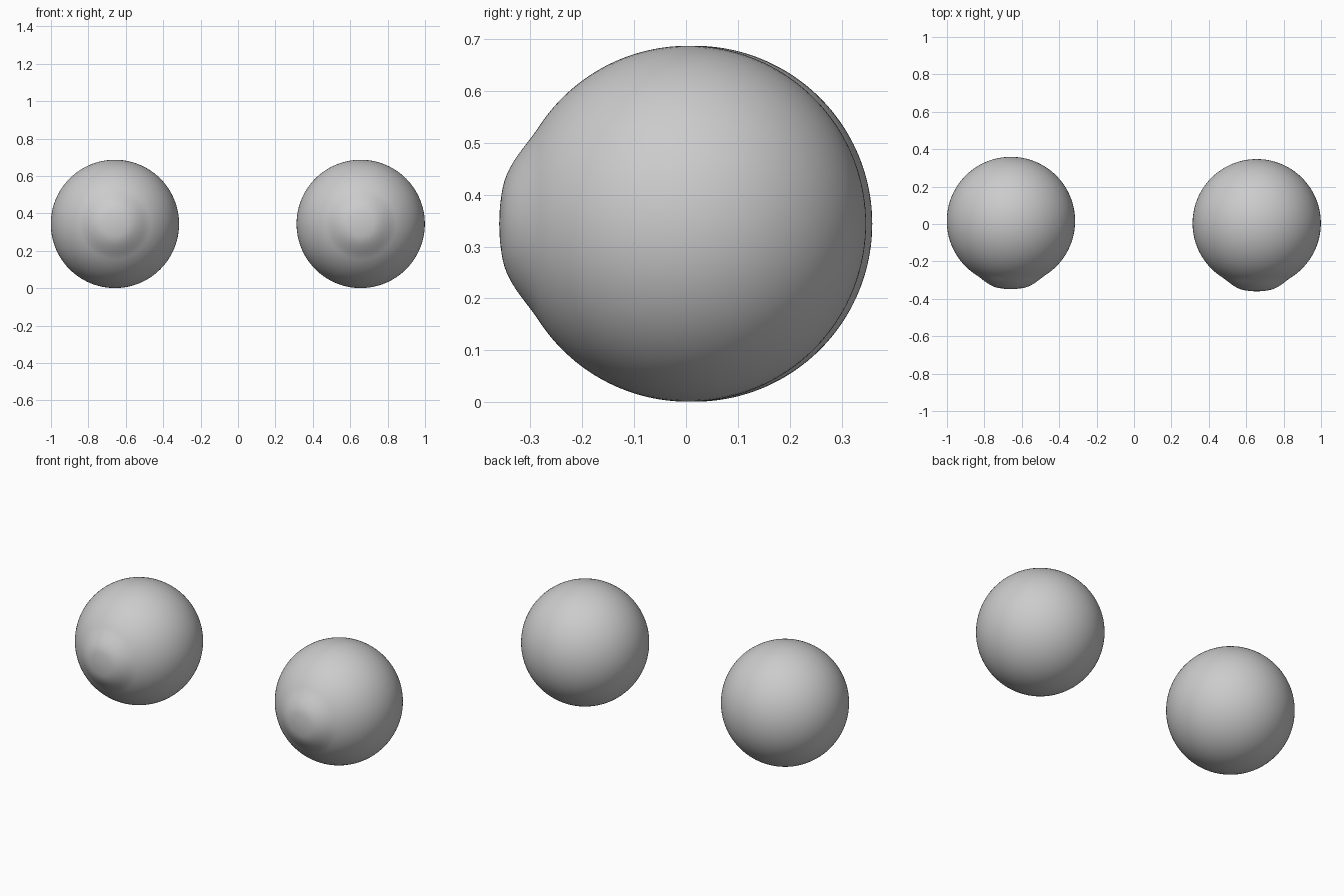
import bpy, math

if "Cube" in bpy.data.objects:
    bpy.data.objects.remove(bpy.data.objects["Cube"])

R = 0.343          # eyeball radius
BULGE = 0.021      # cornea height above the ball
SEGS, RINGS = 96, 96


def profile_radius(angle):
    """Ball radius, swelling smoothly into the cornea near the front pole."""
    t = (math.degrees(angle) - 11) / 22
    t = min(max(t, 0), 1)
    return R + BULGE * (1 - t * t * (3 - 2 * t))


def eyeball(name, location):
    # UV sphere with its pole turned to the front (-y)
    bpy.ops.mesh.primitive_uv_sphere_add(segments=SEGS, ring_count=RINGS, radius=1)
    ob = bpy.context.object
    ob.name = name
    # swell the cornea, then swing local +z round to -y
    for v in ob.data.vertices:
        d = v.co.normalized()
        r = profile_radius(math.acos(max(-1, min(1, d.z))))
        v.co = (d.x * r, -d.z * r, d.y * r)
    ob.location = location
    bpy.ops.object.shade_smooth()
    return ob


# Pair of eyeballs; the left one sits slightly further back
eyeball("right_eyeball", (0.656, 0.004, 0.344))
eyeball("left_eyeball", (-0.658, 0.016, 0.344))
